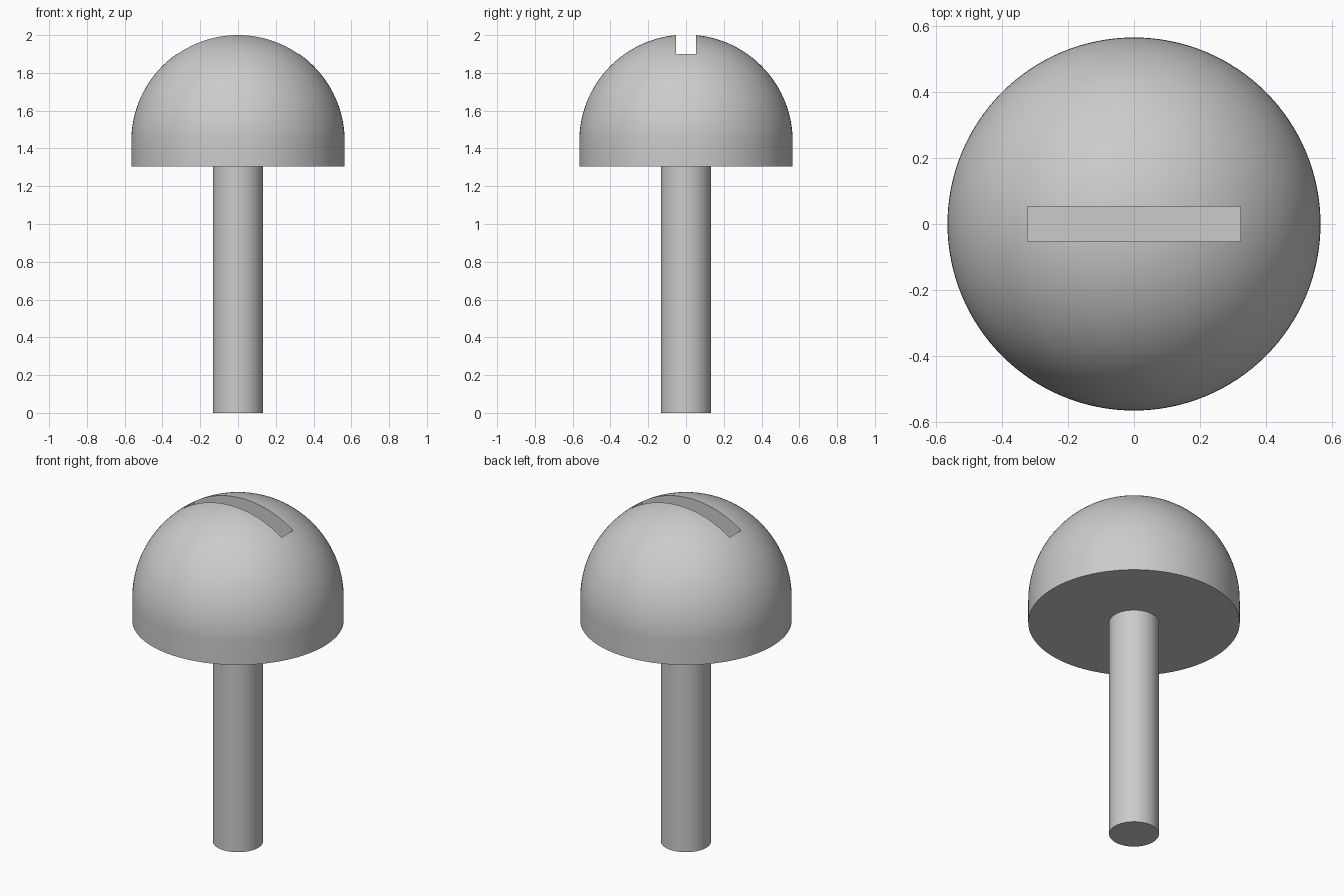
import bpy, bmesh, math

if "Cube" in bpy.data.objects:
    bpy.data.objects.remove(bpy.data.objects["Cube"], do_unlink=True)

HEAD_R, HEAD_BASE, DOME_Z = 0.565, 1.305, 1.4375
SHAFT_R, SEGMENTS, ARC_STEPS = 0.133, 128, 40

grey = bpy.data.materials.new("plain grey")
grey.use_nodes = True
colour = (0.6, 0.6, 0.6, 1)
grey.diffuse_color = colour
grey.node_tree.nodes["Principled BSDF"].inputs["Base Color"].default_value = colour


def lathe(name, profile):
    """Spin an (radius, height) profile around the z axis."""
    bm = bmesh.new()
    verts = [bm.verts.new((r, 0, z)) for r, z in profile]
    edges = [bm.edges.new(pair) for pair in zip(verts, verts[1:])]
    bmesh.ops.spin(bm, geom=verts + edges, cent=(0, 0, 0), axis=(0, 0, 1),
                   angle=math.tau, steps=SEGMENTS, use_merge=True)
    bmesh.ops.remove_doubles(bm, verts=bm.verts, dist=1e-5)
    bmesh.ops.recalc_face_normals(bm, faces=bm.faces)
    mesh = bpy.data.meshes.new(name)
    bm.to_mesh(mesh)
    bm.free()
    mesh.materials.append(grey)
    obj = bpy.data.objects.new(name, mesh)
    bpy.context.collection.objects.link(obj)
    return obj


def finish(obj):
    bpy.ops.object.select_all(action="DESELECT")
    obj.select_set(True)
    bpy.context.view_layer.objects.active = obj
    for mod in list(obj.modifiers):
        bpy.ops.object.modifier_apply(modifier=mod.name)
    bpy.ops.object.shade_smooth_by_angle(angle=math.radians(30))


# Domed head with a short straight skirt
angles = [i * math.pi / 2 / ARC_STEPS for i in range(ARC_STEPS)]
dome = [(HEAD_R * math.cos(a), DOME_Z + HEAD_R * math.sin(a)) for a in angles]
head = lathe("head", [(0, HEAD_BASE), (HEAD_R, HEAD_BASE)] + dome + [(0, DOME_Z + HEAD_R)])

# Screwdriver slot cut into the top of the head
floor_z, top_z = 1.72, 2.1
bpy.ops.mesh.primitive_cube_add(size=1, location=(0, 0, (floor_z + top_z) / 2))
cutter = bpy.context.object
cutter.name = "slot_cutter"
cutter.scale = (0.645, 0.107, top_z - floor_z)
cutter.data.materials.append(grey)
cutter.hide_render = True
slot = head.modifiers.new("slot", "BOOLEAN")
slot.operation, slot.solver, slot.object = "DIFFERENCE", "EXACT", cutter
finish(head)
bpy.data.objects.remove(cutter, do_unlink=True)

# Plain round shaft
shaft = lathe("shaft", [(0, 0), (SHAFT_R, 0), (SHAFT_R, HEAD_BASE), (0, HEAD_BASE)])
finish(shaft)
